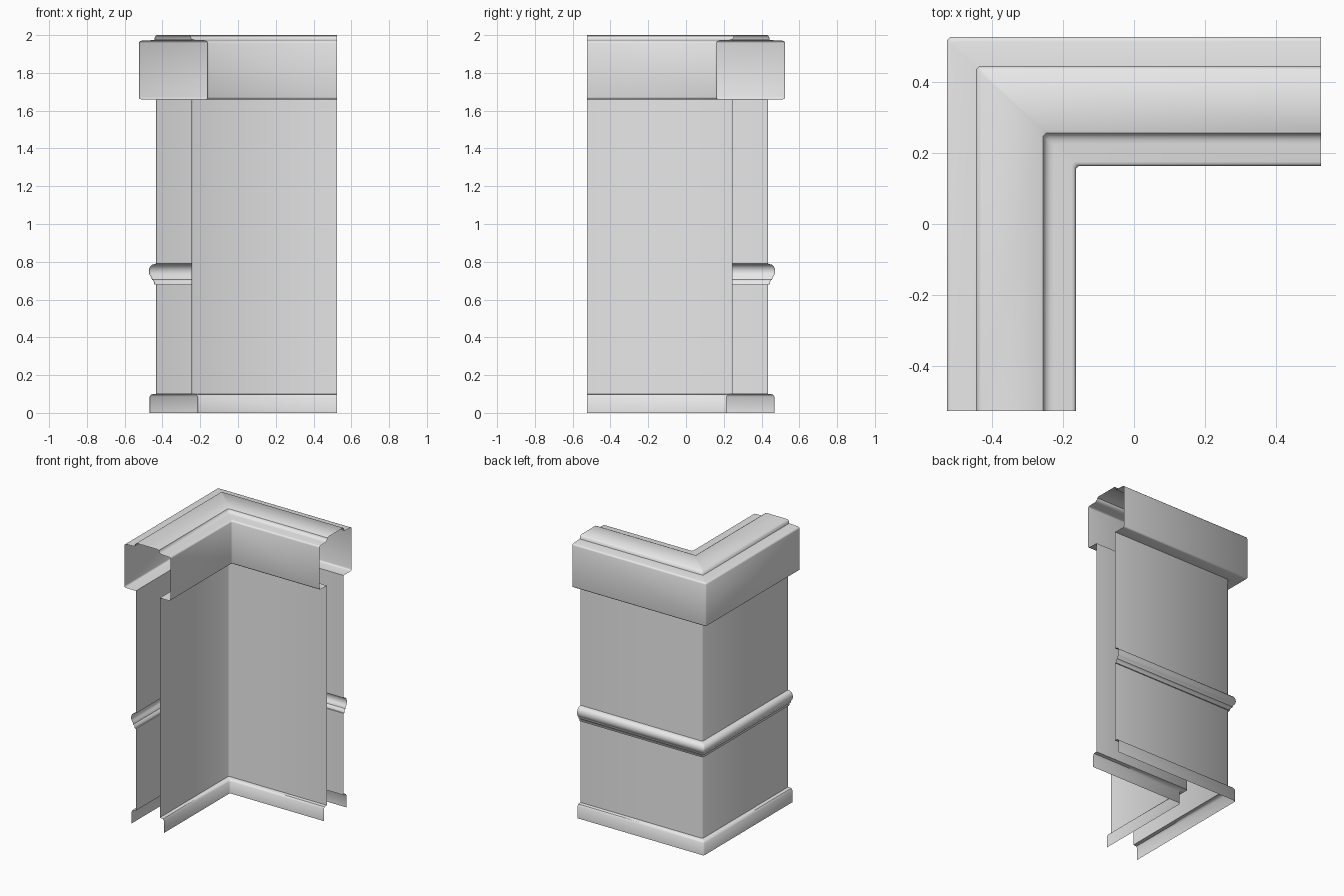
import bpy
import math

if "Cube" in bpy.data.objects:
    bpy.data.objects.remove(bpy.data.objects["Cube"], do_unlink=True)

plaster = bpy.data.materials.new("plain grey")
plaster.use_nodes = True
GREY = (0.8, 0.8, 0.8, 1)
plaster.diffuse_color = GREY
plaster.node_tree.nodes["Principled BSDF"].inputs["Base Color"].default_value = GREY

END = 0.525       # reach of both legs
CHAMFER = 0.008   # softened corner edge


def sweep(name, profile):
    """Run an open (offset, height) profile around the L-shaped corner."""
    rows = [
        [(d, -END, z) for d, z in profile],
        [(d, -d - CHAMFER, z) for d, z in profile],
        [(d + CHAMFER, -d, z) for d, z in profile],
        [(END, -d, z) for d, z in profile],
    ]
    n = len(profile)
    verts = [v for row in rows for v in row]
    faces = [(i * n + j, i * n + j + 1, (i + 1) * n + j + 1, (i + 1) * n + j)
             for i in range(len(rows) - 1) for j in range(n - 1)]
    mesh = bpy.data.meshes.new(name)
    mesh.from_pydata(verts, [], faces)
    mesh.materials.append(plaster)
    obj = bpy.data.objects.new(name, mesh)
    bpy.context.collection.objects.link(obj)
    bpy.ops.object.select_all(action="DESELECT")
    obj.select_set(True)
    bpy.context.view_layer.objects.active = obj
    bpy.ops.object.shade_smooth_by_angle(angle=math.radians(50))
    return obj


def arc(cx, cz, rx, rz, start, stop, steps=5):
    """Points along an elliptical arc, angles in degrees."""
    angles = [math.radians(start + (stop - start) * k / steps) for k in range(steps + 1)]
    return [(cx + rx * math.cos(a), cz + rz * math.sin(a)) for a in angles]


OUTER, INNER = -0.435, -0.247      # wall planes
CAP_OUT, CAP_IN = -0.525, -0.163   # cap faces
UNDER, SHELF, TOP = 1.66, 1.97, 2.0
R = 0.012

# Outer side, from the floor up
sweep("outer_skirting", [(-0.468, 0), (-0.468, 0.085), (-0.46, 0.098), (OUTER, 0.1)])
sweep("outer_lower_panel", [(OUTER, 0.1), (OUTER, 0.68)])
sweep("dado_rail",
      [(OUTER, 0.68), (-0.443, 0.68), (-0.447, 0.7), (-0.456, 0.705)]
      + arc(-0.445, 0.75, 0.027, 0.037, 240, 90, 8) + [(OUTER, 0.79)])
sweep("outer_upper_panel", [(OUTER, 0.79), (OUTER, UNDER)])

# Boxed cap with a raised centre strip and coved inner shoulder
sweep("cap",
      [(OUTER, UNDER)]
      + arc(CAP_OUT + R, UNDER + R, R, R, 270, 180, 3)
      + arc(CAP_OUT + R, SHELF - R, R, R, 180, 90, 3)
      + [(-0.443, 1.974), (-0.44, 1.99), (-0.43, TOP), (-0.265, TOP), (-0.256, 1.995)]
      + arc(-0.225, 1.995, 0.03, 0.023, 180, 270, 4)
      + arc(CAP_IN - R, SHELF - R, R, R, 90, 0, 3)
      + arc(CAP_IN - R, UNDER + R, R, R, 0, -90, 3)
      + [(INNER, UNDER)])

# Inner side, from the cap down
sweep("inner_panel", [(INNER, UNDER), (INNER, 0.1)])
sweep("inner_skirting", [(INNER, 0.1), (-0.222, 0.098), (-0.214, 0.085), (-0.214, 0)])
